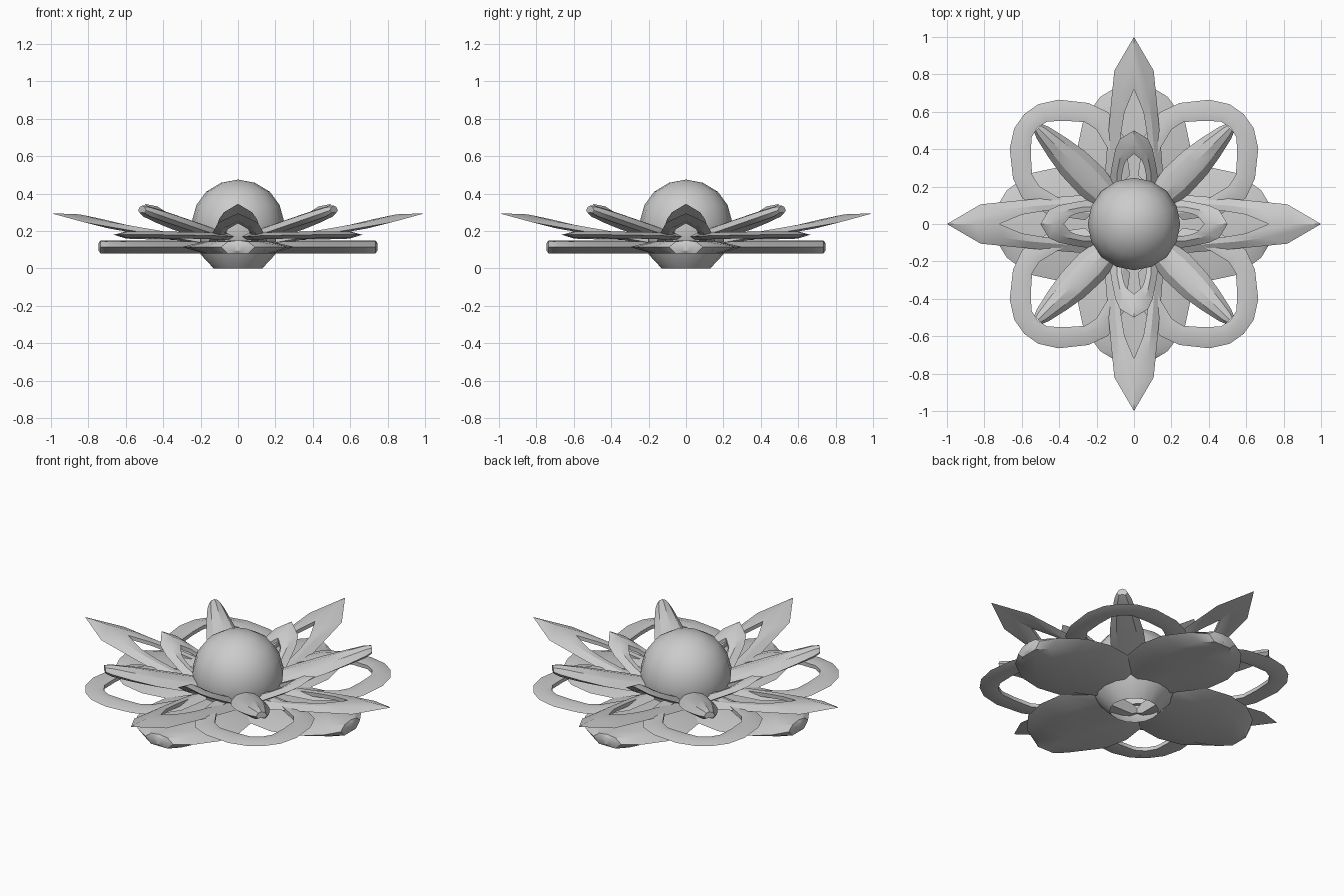
import bpy, bmesh, math

if "Cube" in bpy.data.objects:
    bpy.data.objects.remove(bpy.data.objects["Cube"])

GREY = (0.6, 0.6, 0.6, 1)
grey = bpy.data.materials.new("plain_grey")
grey.diffuse_color = GREY
grey.use_nodes = True
grey.node_tree.nodes["Principled BSDF"].inputs["Base Color"].default_value = GREY


def finish(bm, name, angle):
    bmesh.ops.remove_doubles(bm, verts=bm.verts, dist=0.0005)
    bmesh.ops.recalc_face_normals(bm, faces=bm.faces)
    mesh = bpy.data.meshes.new(name)
    bm.to_mesh(mesh)
    bm.free()
    mesh.materials.append(grey)
    obj = bpy.data.objects.new(name, mesh)
    bpy.context.collection.objects.link(obj)
    bpy.ops.object.select_all(action="DESELECT")
    obj.select_set(True)
    bpy.context.view_layer.objects.active = obj
    bpy.ops.object.shade_smooth_by_angle(angle=math.radians(angle))
    return obj


def loft(name, sections, angle=30):
    """Skin a row of closed cross-sections and cap both ends."""
    bm = bmesh.new()
    rows = [[bm.verts.new(p) for p in s] for s in sections]
    n = len(rows[0])
    for a, b in zip(rows, rows[1:]):
        for i in range(n):
            j = (i + 1) % n
            bm.faces.new((a[i], a[j], b[j], b[i]))
    bm.faces.new(rows[0])
    bm.faces.new(rows[-1])
    return finish(bm, name, angle)


def four_around(obj, start):
    """Repeat a petal at quarter turns about the centre."""
    base = obj.name
    for k in range(4):
        o = obj if k == 0 else obj.copy()
        if k:
            bpy.context.collection.objects.link(o)
        o.name = f"{base}_{k + 1}"
        o.rotation_euler.z = math.radians(start + 90 * k)


def solid_petal(name, outline, z0, slope, thick, droop):
    """Closed petal with a crowned top, from (distance, half width) pairs."""
    sections = []
    for u, v in outline:
        z = z0 + slope * u
        t = thick * min(1, v / 0.05)
        sections.append([
            (u, v, z - droop * v), (u, v * 0.6, z + t * 0.8 - droop * v * 0.4),
            (u, 0, z + t), (u, -v * 0.6, z + t * 0.8 - droop * v * 0.4),
            (u, -v, z - droop * v), (u, -v * 0.6, z - t - droop * v * 0.4),
            (u, 0, z - t), (u, v * 0.6, z - t - droop * v * 0.4)])
    return loft(name, sections)


def open_petal(name, outer, inner, z0, slope, thick, droop):
    """Petal-shaped frame, arched across, from matching half outlines."""
    half = list(zip(outer, inner))
    path = half + [((a[0], -a[1]), (b[0], -b[1])) for a, b in reversed(half[:-1])]

    def at(p, dz):
        return (p[0], p[1], z0 + slope * p[0] - droop * abs(p[1]) + dz)

    sections = []
    for a, b in path:
        mid = tuple(0.45 * s + 0.55 * e for s, e in zip(a, b))
        sections.append([at(a, 0), at(mid, thick), at(b, thick * 0.6),
                         at(b, -thick * 0.6), at(mid, -thick)])
    return loft(name, sections)


# Central globe, open underneath
bm = bmesh.new()
profile = [(0, .475), (.09, .458), (.17, .41), (.222, .34), (.247, .25),
           (.238, .16), (.2, .075), (.13, 0)]
chain = [bm.verts.new((r, 0, z)) for r, z in profile]
edges = [bm.edges.new(pair) for pair in zip(chain, chain[1:])]
bmesh.ops.spin(bm, geom=chain + edges, cent=(0, 0, 0), axis=(0, 0, 1),
               angle=2 * math.pi, steps=16)
finish(bm, "centre_globe", 40)

# Broad flat petals at the bottom
four_around(solid_petal(
    "broad_petal",
    [(.14, .17), (.28, .28), (.42, .3), (.56, .27), (.68, .18), (.735, .09), (.745, .03)],
    0.115, 0, 0.035, 0), 0)

# Looped petals on the diagonals
four_around(open_petal(
    "loop_petal",
    [(.2, .17), (.36, .29), (.52, .325), (.63, .285), (.755, .185), (.815, .09), (.83, 0)],
    [(.2, .08), (.36, .18), (.5, .215), (.57, .2), (.65, .13), (.715, .06), (.73, 0)],
    0.165, 0.02, 0.018, 0), 45)

# Long pointed petals with a slot
four_around(open_petal(
    "long_petal",
    [(.2, .16), (.4, .145), (.6, .127), (.82, .105), (1, 0)],
    [(.2, .07), (.34, .08), (.48, .07), (.6, .05), (.72, 0)],
    0.14, 0.155, 0.018, 0.2), 0)

# Narrow solid petals on the diagonals
four_around(solid_petal(
    "narrow_petal",
    [(.2, .075), (.32, .095), (.46, .09), (.58, .07), (.69, .045), (.725, .03)],
    0.14, 0.245, 0.03, 0.25), 45)

# Short raised petals with a slot
four_around(open_petal(
    "short_petal",
    [(.2, .135), (.3, .12), (.4, .1), (.455, .075), (.5, 0)],
    [(.2, .06), (.26, .065), (.31, .055), (.34, .042), (.375, 0)],
    0.1, 0.49, 0.02, 0.3), 0)
